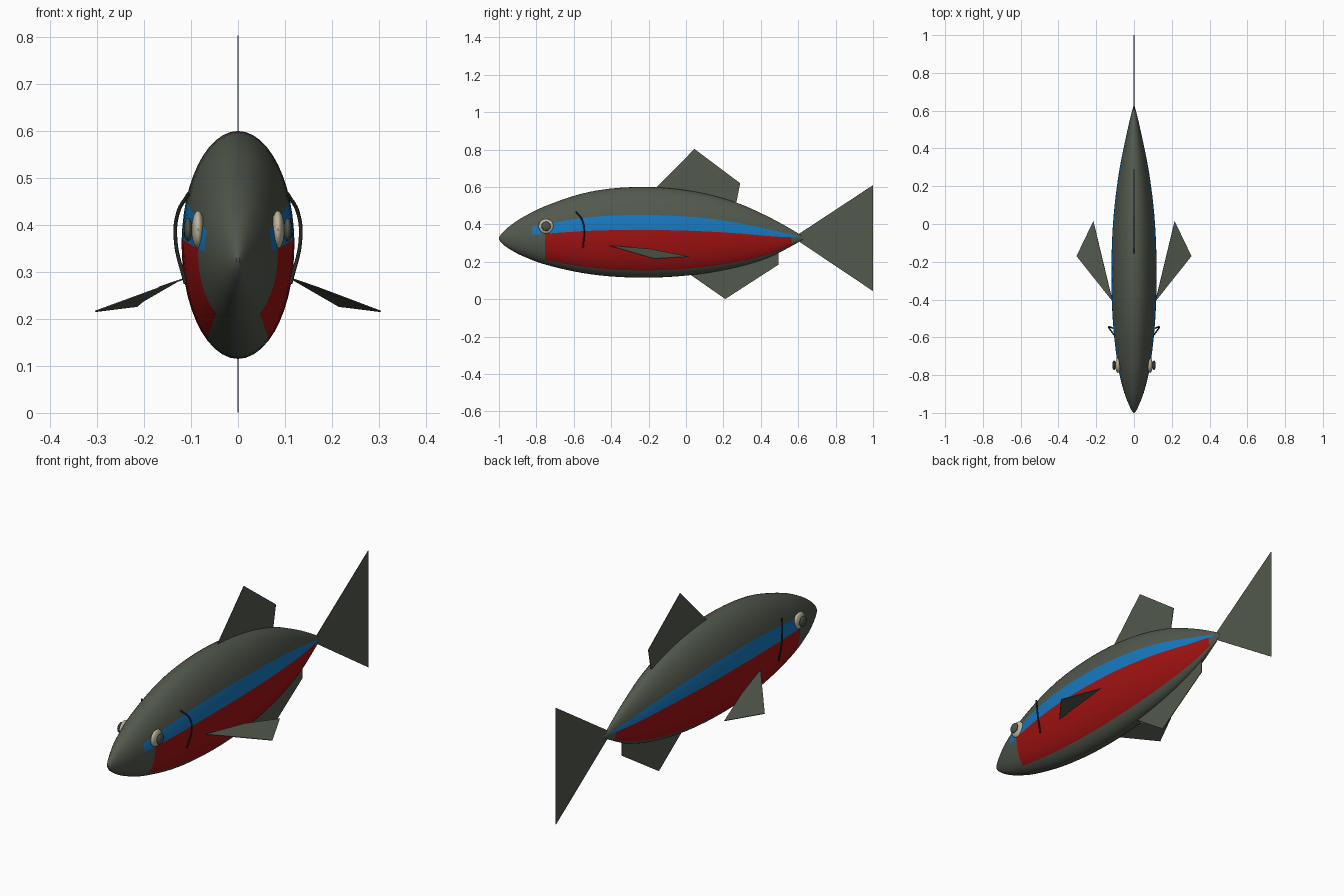
import bpy, bmesh, math
from mathutils import Vector

if "Cube" in bpy.data.objects:
    bpy.data.objects.remove(bpy.data.objects["Cube"])


def material(name, rgb):
    m = bpy.data.materials.new(name)
    m.diffuse_color = (*rgb, 1)
    m.use_nodes = True
    m.node_tree.nodes["Principled BSDF"].inputs["Base Color"].default_value = m.diffuse_color
    return m


GREY = material("olive grey", (0.085, 0.1, 0.075))
BLUE = material("stripe blue", (0.008, 0.19, 0.52))
RED = material("belly red", (0.36, 0.006, 0.006))
CREAM = material("eye cream", (0.52, 0.47, 0.33))
PUPIL = material("pupil grey", (0.075, 0.085, 0.07))
DARK = material("gill dark", (0.018, 0.022, 0.017))


def finish(name, bm, mats, smooth=True):
    bmesh.ops.recalc_face_normals(bm, faces=bm.faces)
    me = bpy.data.meshes.new(name)
    bm.to_mesh(me)
    bm.free()
    for m in mats:
        me.materials.append(m)
    ob = bpy.data.objects.new(name, me)
    bpy.context.collection.objects.link(ob)
    if smooth:
        for o in bpy.context.selected_objects:
            o.select_set(False)
        ob.select_set(True)
        bpy.context.view_layer.objects.active = ob
        bpy.ops.object.shade_smooth_by_angle(angle=math.radians(40))
    return ob


# Body stations: y, top z, bottom z, half width
STATIONS = [(-1, .331, .319, .003), (-.985, .352, .299, .014), (-.95, .385, .272, .030),
            (-.89, .428, .238, .053), (-.755, .497, .186, .085), (-.515, .574, .134, .112),
            (-.25, .600, .115, .120), (.02, .580, .128, .110), (.26, .520, .168, .082),
            (.45, .436, .226, .045), (.59, .358, .298, .013), (.625, .334, .320, .003)]


def section(y):
    """Smoothly interpolated body station at y."""
    s = STATIONS
    i = max(k for k in range(len(s) - 1) if s[k][0] <= y + 1e-9)
    a, b = s[i], s[i + 1]
    p, q = s[max(i - 1, 0)], s[min(i + 2, len(s) - 1)]
    h = b[0] - a[0]
    t = (y - a[0]) / h
    out = []
    for c in (1, 2, 3):
        m0 = (b[c] - p[c]) / (b[0] - p[0]) * h
        m1 = (q[c] - a[c]) / (q[0] - a[0]) * h
        out.append((2*t**3 - 3*t*t + 1) * a[c] + (t**3 - 2*t*t + t) * m0
                   + (3*t*t - 2*t**3) * b[c] + (t**3 - t*t) * m1)
    return out


# Body: lofted ellipses, coloured by angle and length
def spread(a, b, n):
    return [a + (b - a) * k / n for k in range(n)]


right = spread(-90, -57, 4) + spread(-57, 3, 8) + spread(3, 22.5, 3) + spread(22.5, 90, 9) + [90]
angles = right + [180 - a for a in right[-2:0:-1]]
ys = sorted({-1, -.993, -.985, -.97, -.95, -.92, -.89, -.85, -.82, -.79, -.755,
             .565, .59, .61, .625} | {round(-.71 + .05 * k, 3) for k in range(26)})
bm = bmesh.new()
rings = []
for y in ys:
    top, bot, w = section(y)
    rings.append([bm.verts.new((w * math.cos(math.radians(a)), y,
                                (top + bot) / 2 + (top - bot) / 2 * math.sin(math.radians(a))))
                  for a in angles])
n = len(angles)
for r in range(len(ys) - 1):
    ymid = (ys[r] + ys[r + 1]) / 2
    for k in range(n):
        j = (k + 1) % n
        f = bm.faces.new((rings[r][k], rings[r][j], rings[r + 1][j], rings[r + 1][k]))
        end = angles[j] if j else 270
        a = (angles[k] + end) / 2
        a = a if a <= 90 else 180 - a
        if -57 < a < 3 and -.755 < ymid < .565:
            f.material_index = 2
        elif 3 < a < 22.5 and -.82 < ymid < .59:
            f.material_index = 1
bm.faces.new(rings[0])
bm.faces.new(rings[-1])
finish("body", bm, [GREY, BLUE, RED])


# Fins: thin flat plates from outlines
def fin(name, pts, thick=.003):
    pts = [Vector(p) for p in pts]
    nrm = (pts[1] - pts[0]).cross(pts[-1] - pts[0]).normalized() * thick / 2
    bm = bmesh.new()
    a = [bm.verts.new(p + nrm) for p in pts]
    b = [bm.verts.new(p - nrm) for p in pts]
    bm.faces.new(a)
    bm.faces.new(b[::-1])
    for i in range(len(pts)):
        j = (i + 1) % len(pts)
        bm.faces.new((a[i], b[i], b[j], a[j]))
    bmesh.ops.triangulate(bm, faces=[f for f in bm.faces if len(f.verts) > 4])
    finish(name, bm, [GREY], smooth=False)


def flat(points):
    return [(0, y, z) for y, z in points]


fin("dorsal_fin", flat([(-.165, .59), (.045, .803), (.29, .62), (.27, .52), (.2, .5)]))
fin("anal_fin", flat([(.01, .14), (.21, .001), (.495, .185), (.495, .265), (.3, .22)]))
fin("tail_fin", flat([(.59, .34), (1, .61), (.92, .455), (.80, .33),
                      (.92, .203), (1, .043), (.59, .318)]))

for side, s in (("right", 1), ("left", -1)):
    # Pectoral fin
    fin(side + "_pectoral_fin", [(s * .113, -.41, .286), (s * .166, -.19, .268),
                                 (s * .215, .015, .227), (s * .304, -.17, .216)])

    # Eye and pupil: flattened spheres
    for part, x, rx, r, mat in (("eye", .085, .014, .04, CREAM), ("pupil", .106, .009, .025, PUPIL)):
        bm = bmesh.new()
        bmesh.ops.create_uvsphere(bm, u_segments=24, v_segments=16, radius=1)
        for v in bm.verts:
            v.co = (s * x + v.co.x * rx, -.748 + v.co.y * r, .39 + v.co.z * r)
        finish(side + "_" + part, bm, [mat])

    # Gill line: thin bevelled curve
    cu = bpy.data.curves.new(side + "_gill", "CURVE")
    cu.dimensions = "3D"
    cu.bevel_depth = .004
    cu.bevel_resolution = 2
    cu.use_fill_caps = True
    sp = cu.splines.new("BEZIER")
    path = [(.105, -.588, .467), (.128, -.556, .425), (.133, -.545, .37), (.112, -.551, .275)]
    sp.bezier_points.add(len(path) - 1)
    for bp, (x, y, z) in zip(sp.bezier_points, path):
        bp.co = (s * x, y, z)
        bp.handle_left_type = bp.handle_right_type = "AUTO"
    cu.materials.append(DARK)
    bpy.context.collection.objects.link(bpy.data.objects.new(side + "_gill", cu))
